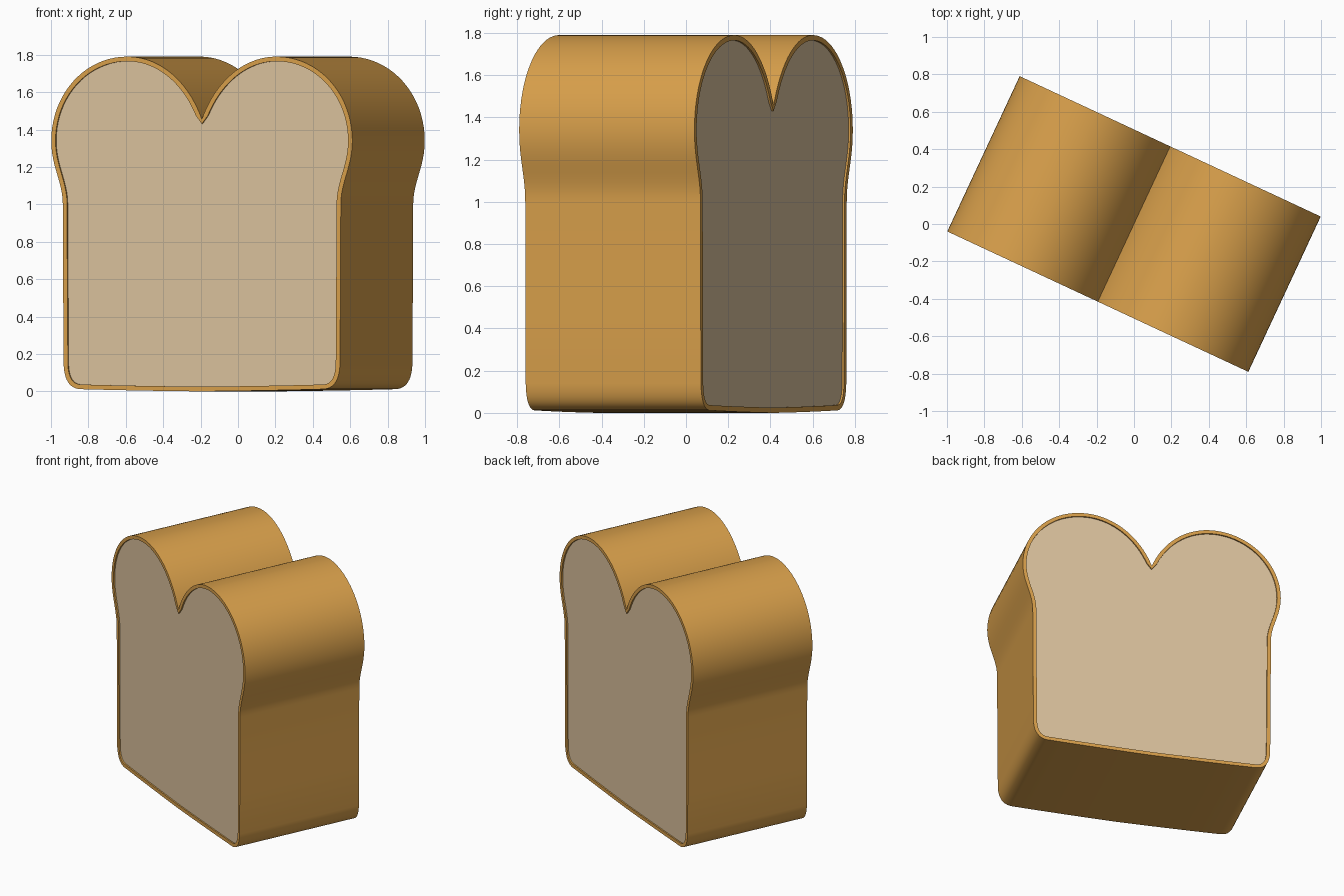
import bpy, bmesh, math
from mathutils import Vector

if "Cube" in bpy.data.objects:
    bpy.data.objects.remove(bpy.data.objects["Cube"])

HALF_DEPTH = 0.458
RIM = 0.025       # crust thickness
RECESS = 0.01     # crumb sits slightly inside the crust
TURN = math.radians(-25)


def material(name, rgb):
    m = bpy.data.materials.new(name)
    m.diffuse_color = (*rgb, 1)
    m.use_nodes = True
    m.node_tree.nodes["Principled BSDF"].inputs["Base Color"].default_value = m.diffuse_color
    return m


def bezier(a, b, c, d, n):
    a, b, c, d = map(Vector, (a, b, c, d))
    for i in range(n):
        t = i / n
        s = 1 - t
        yield s**3 * a + 3 * s * s * t * b + 3 * s * t * t * c + t**3 * d


# Half slice outline from bottom centre, up the side, over the lobe to the notch
half = []
for seg in [
    ((0, 0), (0.24, 0.002), (0.48, 0.006), (0.72, 0.012), 4),
    ((0.72, 0.012), (0.78, 0.017), (0.81, 0.06), (0.815, 0.14), 10),
    ((0.815, 0.14), (0.817, 0.4), (0.819, 0.7), (0.82, 1.0), 3),
    ((0.82, 1.0), (0.82, 1.12), (0.888, 1.2), (0.888, 1.34), 12),
    ((0.888, 1.34), (0.888, 1.59), (0.69, 1.79), (0.44, 1.79), 20),
    ((0.44, 1.79), (0.25, 1.79), (0.08, 1.66), (0, 1.455), 20),
]:
    half += bezier(*seg)
half.append(Vector((0, 1.455)))
outer = half + [Vector((-p.x, p.y)) for p in reversed(half[1:-1])]

# Inner outline: every point pushed inward by the crust thickness
N = len(outer)
inner = []
for i, p in enumerate(outer):
    t = (outer[(i + 1) % N] - p).normalized() + (p - outer[i - 1]).normalized()
    if t.length < 1e-4:
        t = Vector((1, 0))
    if abs(p.x) < 1e-6 and p.y > 1:
        t = Vector((-1, 0))
    t.normalize()
    inner.append(p + Vector((-t.y, t.x)) * RIM)


def ring(bm, outline, y):
    return [bm.verts.new((p.x, y, p.y)) for p in outline]


def finish(bm, name, mat):
    me = bpy.data.meshes.new(name)
    bm.to_mesh(me)
    bm.free()
    me.materials.append(mat)
    ob = bpy.data.objects.new(name, me)
    bpy.context.collection.objects.link(ob)
    ob.rotation_euler.z = TURN
    return ob


crust_mat = material("golden crust", (0.69, 0.35, 0.07))
crumb_mat = material("pale crumb", (0.71, 0.54, 0.34))

# Crust: outer skin, flat rim at both ends and the short lip inside it
bm = bmesh.new()
d, r = HALF_DEPTH, HALF_DEPTH - RECESS
rings = [ring(bm, inner, -r), ring(bm, inner, -d), ring(bm, outer, -d),
         ring(bm, outer, d), ring(bm, inner, d), ring(bm, inner, r)]
for a, b in zip(rings, rings[1:]):
    for i in range(N):
        j = (i + 1) % N
        bm.faces.new((a[i], a[j], b[j], b[i]))
crust = finish(bm, "crust", crust_mat)
bpy.ops.object.select_all(action='DESELECT')
crust.select_set(True)
bpy.context.view_layer.objects.active = crust
bpy.ops.object.shade_smooth_by_angle(angle=math.radians(40))

# Crumb: flat cut faces at front and back
for name, side in (("front_crumb", -1), ("back_crumb", 1)):
    bm = bmesh.new()
    verts = ring(bm, inner, side * r)
    face = bm.faces.new(verts if side < 0 else verts[::-1])
    bmesh.ops.triangulate(bm, faces=[face])
    finish(bm, name, crumb_mat)
